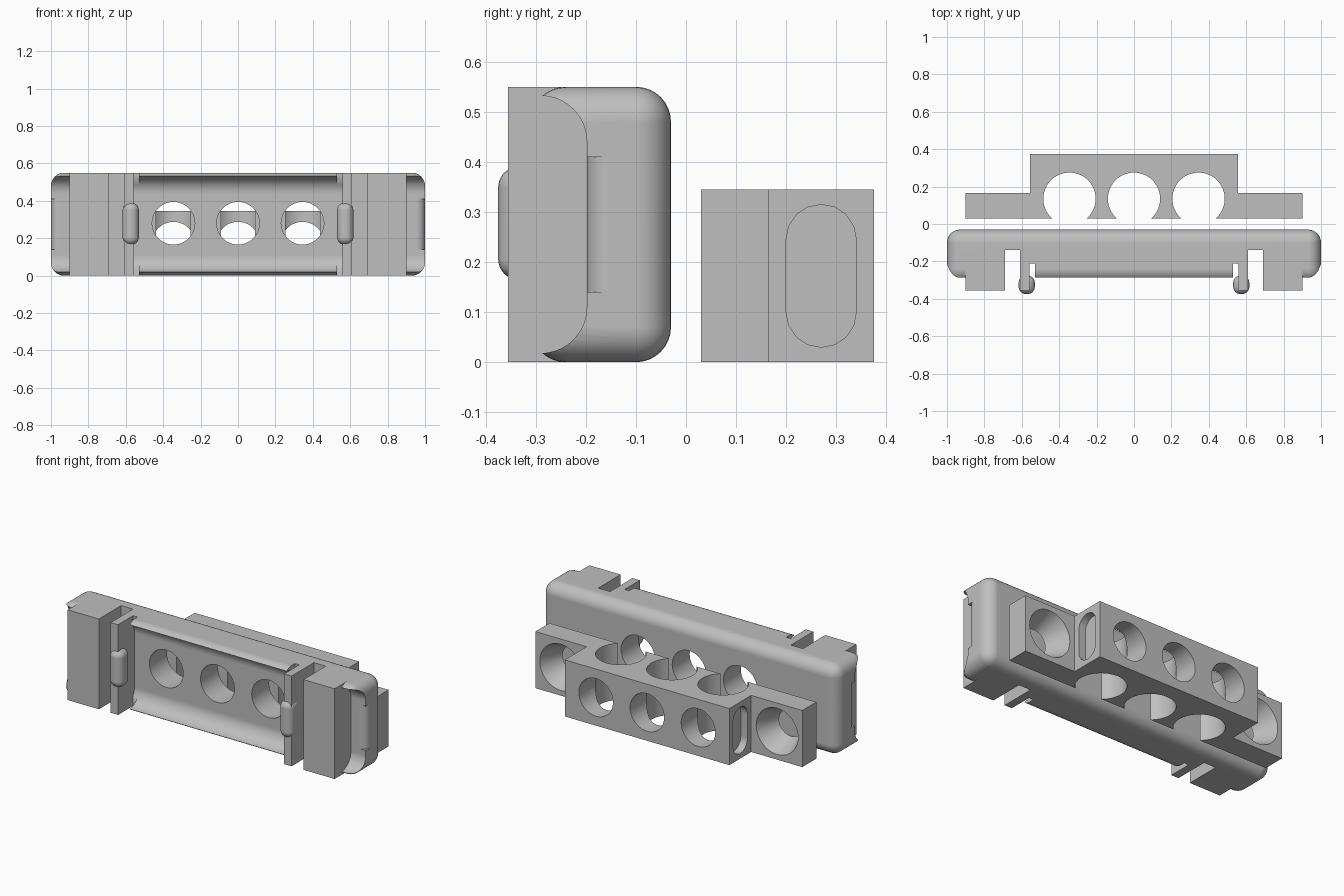
import bpy, bmesh, math
from mathutils import Vector, Matrix

if "Cube" in bpy.data.objects:
    bpy.data.objects.remove(bpy.data.objects["Cube"], do_unlink=True)

grey = bpy.data.materials.new("light_grey_plastic")
grey.use_nodes = True
COLOUR = (0.52, 0.52, 0.52, 1)
grey.diffuse_color = COLOUR
grey.node_tree.nodes["Principled BSDF"].inputs["Base Color"].default_value = COLOUR


def finish(bm, name):
    bmesh.ops.recalc_face_normals(bm, faces=bm.faces[:])
    mesh = bpy.data.meshes.new(name)
    bm.to_mesh(mesh)
    bm.free()
    mesh.materials.append(grey)
    ob = bpy.data.objects.new(name, mesh)
    bpy.context.collection.objects.link(ob)
    return ob


def box(name, lo, hi, radius=0, segments=8):
    lo, hi = Vector(lo), Vector(hi)
    bm = bmesh.new()
    bmesh.ops.create_cube(bm, size=1)
    bmesh.ops.scale(bm, vec=hi - lo, verts=bm.verts)
    bmesh.ops.translate(bm, vec=(lo + hi) / 2, verts=bm.verts)
    if radius:
        bmesh.ops.bevel(bm, geom=bm.edges[:], offset=radius, segments=segments,
                        profile=0.5, affect='EDGES')
    return finish(bm, name)


def cone(name, centre, r1, r2, depth, axis):
    """Cylinder or cone along axis, r1 at the low end and r2 at the high end."""
    bm = bmesh.new()
    turn = Vector((0, 0, 1)).rotation_difference(Vector(axis)).to_matrix().to_4x4()
    bmesh.ops.create_cone(bm, cap_ends=True, segments=48, radius1=r1, radius2=r2,
                          depth=depth, matrix=Matrix.Translation(centre) @ turn)
    return finish(bm, name)


def extrude(name, points, direction):
    bm = bmesh.new()
    face = bm.faces.new([bm.verts.new(p) for p in points])
    new = bmesh.ops.extrude_face_region(bm, geom=[face])["geom"]
    bmesh.ops.translate(bm, vec=direction,
                        verts=[v for v in new if isinstance(v, bmesh.types.BMVert)])
    return finish(bm, name)


def cut(target, cutter):
    mod = target.modifiers.new("cut", 'BOOLEAN')
    mod.operation, mod.solver, mod.object = 'DIFFERENCE', 'EXACT', cutter
    bpy.context.view_layer.objects.active = target
    bpy.ops.object.modifier_apply(modifier=mod.name)
    bpy.data.objects.remove(cutter, do_unlink=True)


def smooth(ob):
    bpy.ops.object.select_all(action='DESELECT')
    ob.select_set(True)
    bpy.context.view_layer.objects.active = ob
    bpy.ops.object.shade_smooth_by_angle(angle=math.radians(32))
    ob.modifiers.new("even_shading", 'WEIGHTED_NORMAL').keep_sharp = True


def arc(cy, cz, r, start, end, n=10):
    steps = [math.radians(start + (end - start) * i / n) for i in range(n + 1)]
    return [(cy + r * math.cos(a), cz + r * math.sin(a)) for a in steps]


HEIGHT = 0.55
HOLES = (-0.345, 0, 0.345)

# Cover: rounded slab with a filleted trough along its front
cover = box("cover_shell", (-1, -0.31, 0), (1, -0.03, HEIGHT), 0.07)
trough = ([(-0.5, 0.018)] + arc(-0.29, 0.11, 0.092, -90, 0)
          + arc(-0.29, 0.44, 0.092, 0, 90) + [(-0.5, 0.532)])
cut(cover, extrude("trough_cutter", [(-1.2, y, z) for y, z in trough], (2.4, 0, 0)))
for x in HOLES:
    cut(cover, cone("hole_cutter", (x, -0.1, 0.28), 0.114, 0.114, 0.5, (0, 1, 0)))

for side in (-1, 1):
    def span(a, b):
        return sorted((side * a, side * b))

    # Slots through the shell beside each clip
    for a, b, depth in ((0.61, 0.69, -0.14), (0.53, 0.56, -0.21)):
        a, b = span(a, b)
        cut(cover, box("slot_cutter", (a, -0.5, -0.1), (b, depth, HEIGHT + 0.1)))
    # Softened end of the trough floor
    rim = arc(0.955, -0.153, 0.045, -90, 0) + [(1.1, -0.153), (1.1, -0.25), (0.955, -0.25)]
    cut(cover, extrude("rim_cutter", [(side * x, y, 0.14) for x, y in rim], (0, 0, 0.27)))

    # End block, spring clip and its rounded catch
    label = "left" if side > 0 else "right"
    a, b = span(0.69, 0.9)
    box(label + "_end_block", (a, -0.355, 0), (b, -0.12, HEIGHT))
    a, b = span(0.56, 0.61)
    box(label + "_clip", (a, -0.355, 0), (b, -0.12, HEIGHT))
    a, b = span(0.53, 0.617)
    smooth(box(label + "_clip_catch", (a, -0.375, 0.165), (b, -0.275, 0.39), 0.04, 6))
smooth(cover)

# Bracket: stepped bar
THICK = 0.345
half = [(0.9, 0.03), (0.9, 0.165), (0.555, 0.165), (0.555, 0.375)]
outline = half + [(-x, y) for x, y in reversed(half)]
bracket = extrude("bracket", [(x, y, 0) for x, y in outline], (0, 0, THICK))
MID = THICK / 2

# Vertical bores open to the front, with round windows in the back
for x in HOLES:
    cut(bracket, cone("bore_cutter", (x, 0.135, MID), 0.14, 0.14, 0.6, (0, 0, 1)))
    cut(bracket, cone("window_cutter", (x, 0.3, MID), 0.115, 0.115, 0.3, (0, 1, 0)))

# Countersunk screw holes in the flanges and pockets in the step faces
for side in (-1, 1):
    cut(bracket, cone("screw_cutter", (side * 0.73, 0.0975, MID),
                      0.08, 0.142, 0.14, (0, 1, 0)))
    pocket = (arc(0.27, 0.245, 0.07, 0, 180, 8) + arc(0.27, 0.1, 0.07, 180, 360, 8))
    cut(bracket, extrude("pocket_cutter", [(side * 0.51, y, z) for y, z in pocket],
                         (side * 0.1, 0, 0)))
smooth(bracket)
